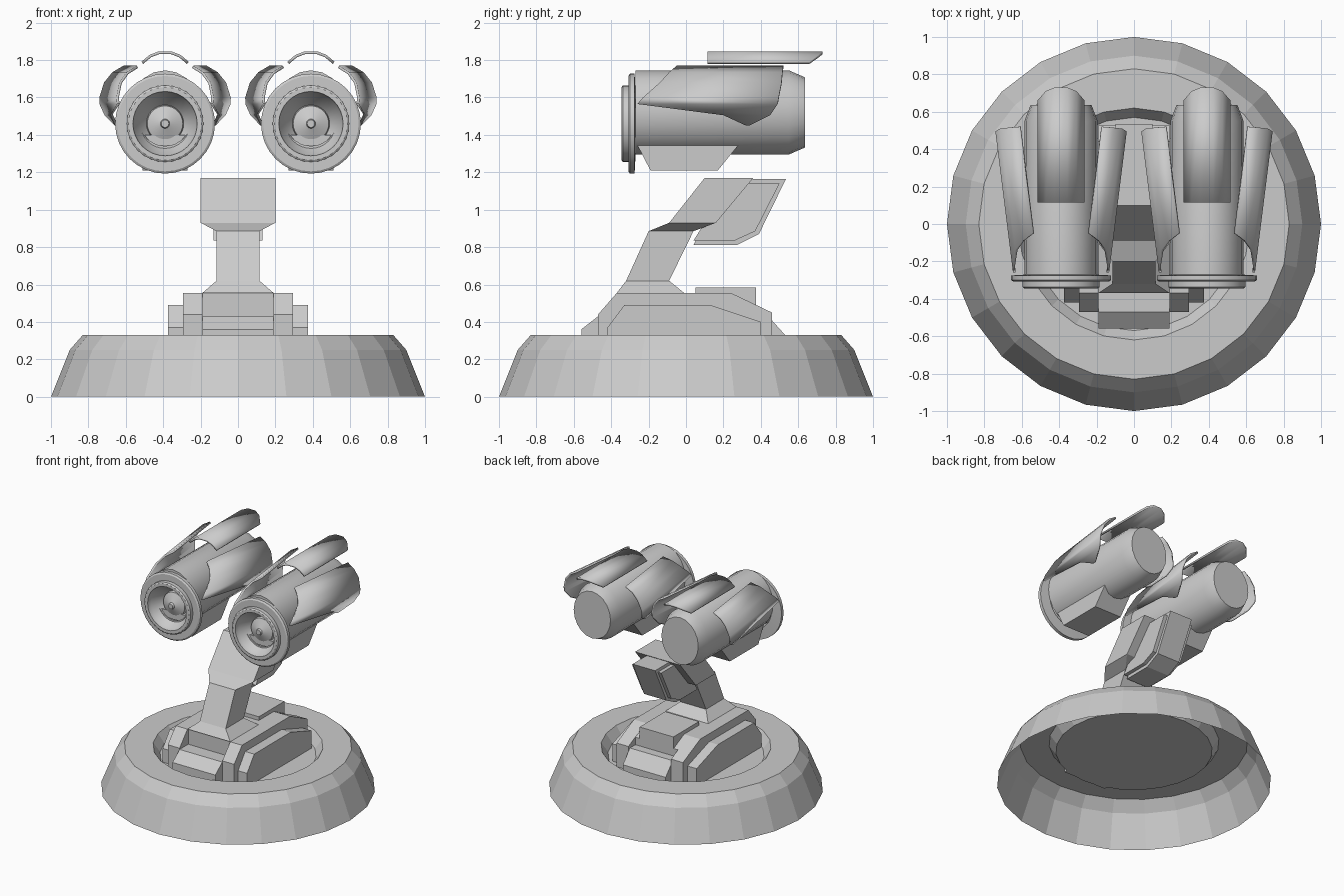
import bpy, bmesh, math

if "Cube" in bpy.data.objects:
    bpy.data.objects.remove(bpy.data.objects["Cube"])

grey = bpy.data.materials.new("plain_grey")
grey.diffuse_color = (0.6, 0.6, 0.6, 1)
grey.use_nodes = True
grey.node_tree.nodes["Principled BSDF"].inputs["Base Color"].default_value = grey.diffuse_color


def finish(name, bm, smooth=None, thickness=0):
    bmesh.ops.recalc_face_normals(bm, faces=bm.faces)
    me = bpy.data.meshes.new(name)
    bm.to_mesh(me)
    bm.free()
    me.materials.append(grey)
    if smooth:
        me.shade_smooth()
        me.set_sharp_from_angle(angle=math.radians(smooth))
    ob = bpy.data.objects.new(name, me)
    bpy.context.collection.objects.link(ob)
    if thickness:
        mod = ob.modifiers.new("thickness", 'SOLIDIFY')
        mod.thickness = thickness
        mod.offset = -1
    return ob


def skin(bm, rings, closed=True):
    """Join successive rings of points with quads; returns the vertex rings."""
    vs = [[bm.verts.new(p) for p in r] for r in rings]
    n = len(vs[0])
    for a, b in zip(vs, vs[1:]):
        for i in range(n if closed else n - 1):
            j = (i + 1) % n
            bm.faces.new((a[i], a[j], b[j], b[i]))
    return vs


def revolve(name, profile, segs, place, smooth=None, cap_start=False, cap_end=False):
    """Spin (radius, height) pairs; place(c, s, height) gives the 3D point."""
    bm = bmesh.new()
    angles = [2 * math.pi * i / segs for i in range(segs)]
    vs = skin(bm, [[place(r * math.sin(a), r * math.cos(a), h) for a in angles]
                   for r, h in profile])
    if cap_start:
        bm.faces.new(vs[0])
    if cap_end:
        bm.faces.new(vs[-1])
    return finish(name, bm, smooth)


def prism(name, profile, x0, x1):
    """Extrude a (y, z) outline from x0 to x1."""
    bm = bmesh.new()
    vs = skin(bm, [[(x, y, z) for y, z in profile] for x in (x0, x1)])
    bm.faces.new(vs[0])
    bm.faces.new(vs[1])
    return finish(name, bm)


# Round base: open shell with a recessed floor
revolve("base_ring", [(1, 0), (0.9, 0.25), (0.83, 0.33), (0.62, 0.33), (0.57, 0.26)],
        24, lambda a, b, h: (a, b, h), cap_end=True)

# Stepped body standing in the recess
prism("body_core", [(-0.56, 0.26), (-0.56, 0.36), (-0.47, 0.43), (-0.36, 0.43), (-0.36, 0.555),
                    (0.24, 0.555), (0.37, 0.49), (0.37, 0.43), (0.44, 0.43), (0.53, 0.33),
                    (0.53, 0.26)], -0.19, 0.19)
prism("body_top_block", [(0.05, 0.5), (0.05, 0.585), (0.375, 0.585), (0.375, 0.44), (0.05, 0.44)],
      -0.15, 0.15)
for s, side in ((-1, "left"), (1, "right")):
    prism("body_step_" + side, [(-0.47, 0.26), (-0.47, 0.44), (-0.37, 0.555), (0.24, 0.555),
                                (0.46, 0.45), (0.46, 0.26)], s * 0.19, s * 0.295)
    prism("body_side_pod_" + side, [(-0.42, 0.26), (-0.42, 0.37), (-0.33, 0.49), (0.13, 0.49),
                                    (0.40, 0.40), (0.40, 0.26)], s * 0.295, s * 0.375)

# Leaning arm with flared foot and head: (z, y front, y back, half width)
bm = bmesh.new()
rows = skin(bm, [[(-w, y0, z), (w, y0, z), (w, y1, z), (-w, y1, z)] for z, y0, y1, w in (
    (0.555, -0.37, -0.01, 0.19), (0.62, -0.32, -0.09, 0.115), (0.885, -0.2, 0.04, 0.115),
    (0.93, -0.09, 0.16, 0.2), (1.17, 0.1, 0.36, 0.2))])
bm.faces.new(rows[0])
bm.faces.new(rows[-1])
finish("arm", bm)

# Counterweight behind the head: wide plate around a deeper narrow core
prism("counterweight_core", [(0.04, 0.81), (0.27, 0.81), (0.39, 0.87), (0.535, 1.165),
                             (0.33, 1.165), (0.1, 0.93)], -0.1, 0.1)
prism("counterweight_plate", [(0.04, 0.835), (0.26, 0.835), (0.37, 0.885), (0.5, 1.14),
                              (0.33, 1.14), (0.1, 0.93)], -0.13, 0.13)

# Side shield rows: (x from barrel axis, z, y start, y end)
SHIELD = [(0.22, 1.77, -0.05, 0.52), (0.28, 1.735, -0.09, 0.515), (0.325, 1.68, -0.14, 0.51),
          (0.352, 1.6, -0.23, 0.495), (0.352, 1.565, -0.26, 0.49), (0.33, 1.505, 0.2, 0.45),
          (0.29, 1.45, 0.32, 0.34)]

for cx, side in ((-0.39, "left"), (0.39, "right")):
    # Barrel, slightly oval, with chamfered back
    revolve("barrel_" + side, [(0.18, -0.27), (0.225, -0.27), (0.225, 0.55), (0.188, 0.635)], 20,
            lambda a, b, h: (cx + a * 0.87, h, 1.52 + b), 30, cap_end=True)

    # Front lens with rim, recessed cone and hub
    revolve("lens_" + side, [(0.18, -0.27), (0.267, -0.275), (0.267, -0.3), (0.255, -0.308),
                             (0.205, -0.308), (0.205, -0.338), (0.195, -0.345), (0.172, -0.345),
                             (0.165, -0.31), (0.1, -0.23), (0.095, -0.255), (0.025, -0.285),
                             (0.02, -0.3)], 32,
            lambda a, b, h: (cx + a, h, 1.46 + b), 30, cap_end=True)

    # Mounting block under the barrel
    prism("under_block_" + side, [(-0.26, 1.345), (-0.19, 1.21), (0.17, 1.21), (0.28, 1.345),
                                  (0.28, 1.4), (-0.26, 1.4)], cx - 0.12, cx + 0.12)

    # Curved top hood with rounded back corners
    bm = bmesh.new()
    arcs = [math.radians(d) for d in (-50, -30, -12, 12, 30, 50)]
    ends = [0.66, 0.71, 0.73, 0.73, 0.71, 0.66]
    skin(bm, [[(cx + 0.165 * math.sin(a), y, 1.685 + 0.165 * math.cos(a))
               for y in (0.115, e)] for a, e in zip(arcs, ends)], closed=False)
    finish("top_hood_" + side, bm, 30, 0.015)

    # Two flared side shields
    for s, place in ((-1, "outer" if cx < 0 else "inner"), (1, "inner" if cx < 0 else "outer")):
        bm = bmesh.new()
        skin(bm, [[(cx + s * (dx + 0.125 * (y - 0.5)), y, z) for y in (y0, y1)]
                  for dx, z, y0, y1 in SHIELD], closed=False)
        finish("side_shield_%s_%s" % (side, place), bm, 35, 0.014)
